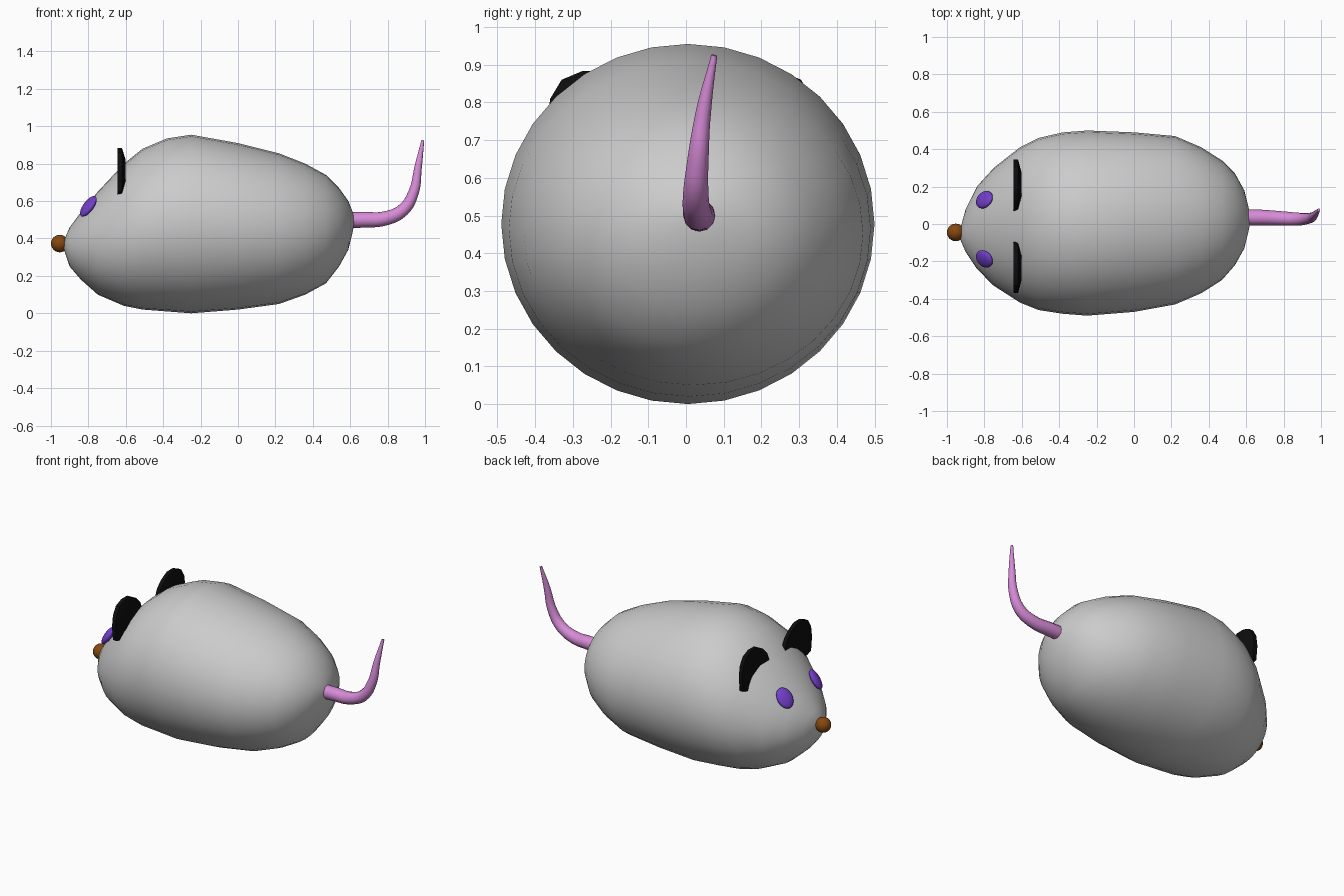
import bpy, bmesh, math
from mathutils import Vector, Matrix

cube = bpy.data.objects.get("Cube")
if cube:
    bpy.data.objects.remove(cube, do_unlink=True)


def material(name, r, g, b):
    m = bpy.data.materials.new(name)
    m.use_nodes = True
    m.diffuse_color = (r, g, b, 1)
    shader = next(n for n in m.node_tree.nodes if n.type == 'BSDF_PRINCIPLED')
    shader.inputs["Base Color"].default_value = (r, g, b, 1)
    return m


grey = material("light grey fur", 0.6, 0.6, 0.6)
black = material("black felt", 0.004, 0.004, 0.004)
purple = material("purple eye", 0.17, 0.05, 0.6)
brown = material("brown nose", 0.24, 0.065, 0.005)
pink = material("pink tail", 0.68, 0.26, 0.68)


def finish(name, bm, mat, smooth=True):
    bmesh.ops.recalc_face_normals(bm, faces=bm.faces)
    for f in bm.faces:
        f.smooth = smooth
    mesh = bpy.data.meshes.new(name)
    bm.to_mesh(mesh)
    bm.free()
    mesh.materials.append(mat)
    ob = bpy.data.objects.new(name, mesh)
    bpy.context.collection.objects.link(ob)
    return ob


def loft(rings):
    """Skin a list of equally long point rings and cap both ends."""
    bm = bmesh.new()
    rows = [[bm.verts.new(p) for p in ring] for ring in rings]
    n = len(rows[0])
    for a, b in zip(rows, rows[1:]):
        for i in range(n):
            j = (i + 1) % n
            bm.faces.new((a[i], a[j], b[j], b[i]))
    bm.faces.new(rows[0])
    bm.faces.new(rows[-1])
    return bm


def ball(name, mat, matrix, segments=24, rings=12):
    bm = bmesh.new()
    bmesh.ops.create_uvsphere(bm, u_segments=segments, v_segments=rings, radius=1)
    bm.transform(matrix)
    return finish(name, bm, mat)


# Body: elliptical sections along x as (x, bottom, top, right side, left side)
sections = [
    (-.93, .34, .39, -.08, -.03),
    (-.90, .25, .46, -.15, .08),
    (-.84, .18, .54, -.24, .2),
    (-.75, .1, .65, -.33, .3),
    (-.61, .04, .8, -.42, .41),
    (-.51, .02, .88, -.46, .46),
    (-.38, .01, .935, -.48, .49),
    (-.25, 0, .955, -.49, .5),
    (0, .02, .91, -.47, .49),
    (.22, .05, .855, -.43, .47),
    (.36, .1, .8, -.37, .41),
    (.47, .16, .74, -.3, .34),
    (.54, .25, .67, -.22, .27),
    (.59, .34, .6, -.13, .18),
    (.61, .42, .55, -.05, .1),
    (.62, .47, .52, 0, .05),
]
SIDES = 32
body = []
for x, bottom, top, right, left in sections:
    ring = []
    for i in range(SIDES):
        a = math.tau * i / SIDES
        ring.append((x, (left + right) / 2 + (left - right) / 2 * math.cos(a),
                     (top + bottom) / 2 + (top - bottom) / 2 * math.sin(a)))
    body.append(ring)
finish("body", loft(body), grey)

# Nose
ball("nose", brown, Matrix.Translation((-.953, -.045, .373)) @ Matrix.Scale(.047, 4))

# Eyes: flattened balls lying on the face
for side, y, name in ((1, .13, "left_eye"), (-1, -.187, "right_eye")):
    normal = Vector((-.75, .38 * side, .55)).normalized()
    along = Vector((.58, 0, .81))
    along = (along - normal * along.dot(normal)).normalized()
    across = normal.cross(along)
    frame = Matrix((along * .066, across * .05, normal * .022)).transposed().to_4x4()
    ball(name, purple, Matrix.Translation((-.8, y, .572)) @ frame)

# Ears: slightly cupped arched plates standing across the head
outline = [(.3, .64), (.335, .65), (.345, .74), (.335, .81), (.305, .86), (.25, .883),
           (.19, .882), (.13, .85), (.09, .81), (.07, .76), (.1, .68), (.2, .62)]
middle = Vector((.21, .765))
layers = [(-.634, .5), (-.645, 1), (-.62, 1), (-.602, .5)]
for side, name in ((1, "left_ear"), (-1, "right_ear")):
    rings = []
    for x, size in layers:
        ring = [middle + (Vector(p) - middle) * size for p in outline]
        rings.append([(x, -.0125 + side * (p.x + .0125), p.y) for p in ring])
    ear = finish(name, loft(rings), black)
    bpy.ops.object.select_all(action='DESELECT')
    ear.select_set(True)
    bpy.context.view_layer.objects.active = ear
    bpy.ops.object.shade_smooth_by_angle(angle=math.radians(35))

# Tail: tapering curved tube given as (x, y, z, radius)
path = [(.56, .035, .5, .043), (.67, .035, .5, .042), (.79, .03, .508, .038),
        (.885, .026, .555, .034), (.94, .032, .65, .028),
        (.963, .047, .78, .02), (.988, .075, .925, .008)]
curve = bpy.data.curves.new("tail", 'CURVE')
curve.dimensions = '3D'
curve.bevel_depth = 1
curve.bevel_resolution = 4
curve.use_fill_caps = True
curve.resolution_u = 6
spline = curve.splines.new('BEZIER')
spline.bezier_points.add(len(path) - 1)
for point, (x, y, z, r) in zip(spline.bezier_points, path):
    point.co = (x, y, z)
    point.radius = r
    point.handle_left_type = point.handle_right_type = 'AUTO'
curve.materials.append(pink)
tail = bpy.data.objects.new("tail", curve)
bpy.context.collection.objects.link(tail)
